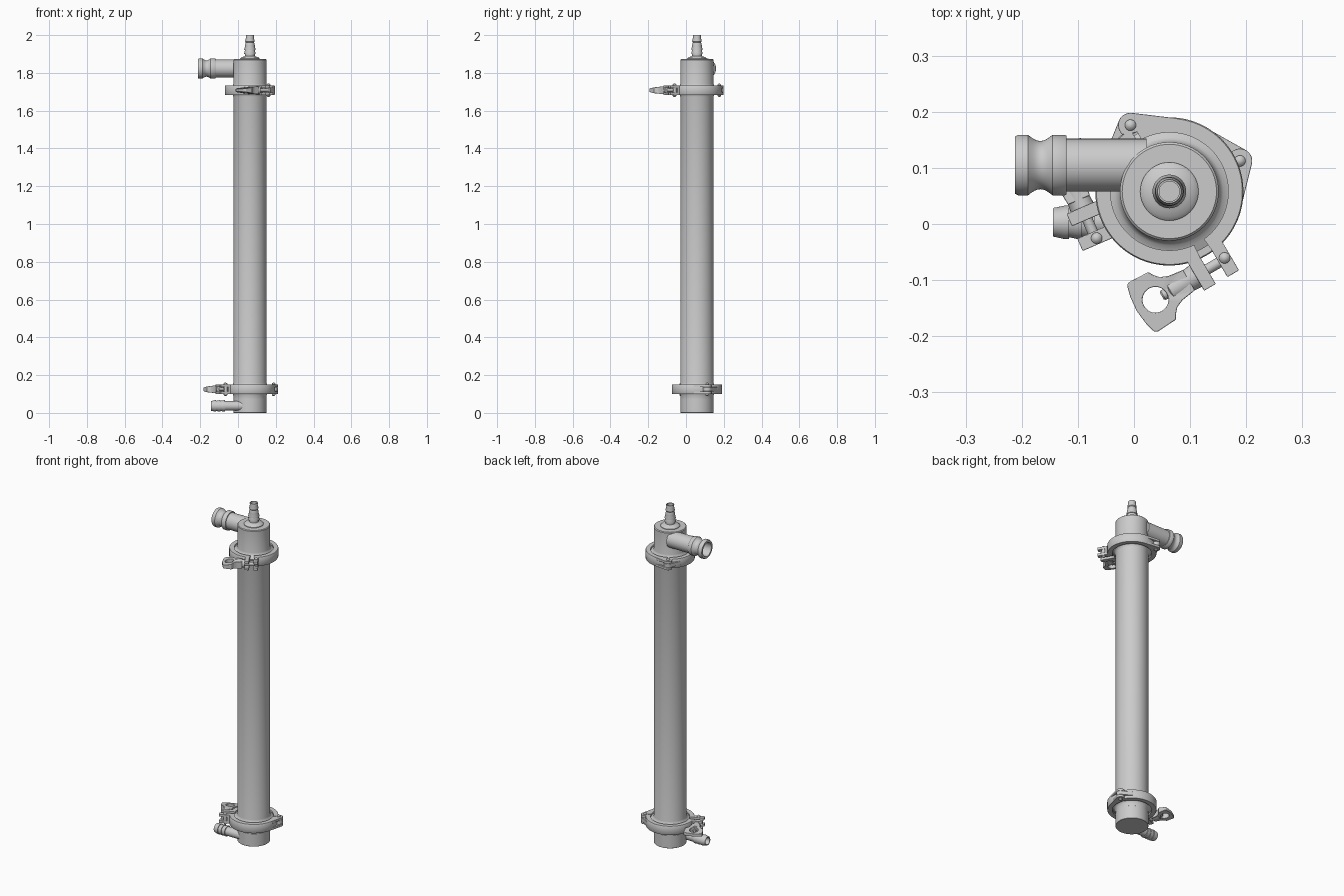
import bpy, bmesh
from math import sin, cos, pi, radians, atan2, tau
from mathutils import Matrix, Vector

if "Cube" in bpy.data.objects:
    bpy.data.objects.remove(bpy.data.objects["Cube"])

CX, CY = 0.063, 0.058          # column axis


def add(name, verts, faces, mat, bevel=0):
    bm = bmesh.new()
    vs = [bm.verts.new(v) for v in verts]
    for f in faces:
        bm.faces.new([vs[i] for i in f])
    bmesh.ops.remove_doubles(bm, verts=bm.verts, dist=1e-5)
    bmesh.ops.transform(bm, matrix=mat, verts=bm.verts)
    bmesh.ops.recalc_face_normals(bm, faces=bm.faces)
    me = bpy.data.meshes.new(name)
    bm.to_mesh(me)
    bm.free()
    ob = bpy.data.objects.new(name, me)
    bpy.context.collection.objects.link(ob)
    if bevel:
        m = ob.modifiers.new("bevel", 'BEVEL')
        m.width, m.segments, m.limit_method = bevel, 2, 'ANGLE'
    return ob


def lathe(name, prof, mat, n=64, a0=0.0, a1=tau, loop=False, bevel=0):
    """Turn (radius, height) points about local z; a part turn gets end caps."""
    full = abs(a1 - a0 - tau) < 1e-6
    k, rows = len(prof), n if full else n + 1
    verts = []
    for i in range(rows):
        a = a0 + (a1 - a0) * i / n
        verts += [(r * cos(a), r * sin(a), z) for r, z in prof]
    faces = []
    for i in range(n):
        j = (i + 1) % rows
        for p in range(k if loop else k - 1):
            q = (p + 1) % k
            c = [i * k + p, j * k + p, j * k + q, i * k + q]
            if prof[p][0] < 1e-7:
                c.pop(1)
            elif prof[q][0] < 1e-7:
                c.pop(2)
            faces.append(c)
    if not full:
        faces += [list(range(k)), list(range(n * k, n * k + k))]
    return add(name, verts, faces, mat, bevel)


def prism(name, pts, z0, z1, mat, bevel=0.0015):
    n = len(pts)
    verts = [(x, y, z) for z in (z0, z1) for x, y in pts]
    faces = [list(range(n)), list(range(n, 2 * n))]
    faces += [[i, (i + 1) % n, n + (i + 1) % n, n + i] for i in range(n)]
    return add(name, verts, faces, mat, bevel)


def at(x, y, z):
    return Matrix.Translation((x, y, z))


TO_LEFT = Matrix.Rotation(-pi / 2, 4, 'Y')   # local z -> -x
R, Z1, Z2 = 0.088, 0.125, 1.708              # tube radius, clamp heights
axis = at(CX, CY, 0)


def ferrule(z, s):
    # flared flange that meets its partner at height z; s = side the tube is on
    return [(0.116, z + s * 0.001), (0.118, z + s * 0.008), (0.105, z + s * 0.014),
            (0.096, z + s * 0.018), (0.091, z + s * 0.024), (R, z + s * 0.034)]


# Column: bottom cap, long tube, top cap
lathe("bottom_cap", [(0, 0), (R - 0.001, 0), (R, 0.001), (R, 0.076), (R - 0.001, 0.077)]
      + ferrule(Z1, -1)[::-1] + [(0, Z1 - 0.001)], axis)
lathe("main_tube", [(0, Z1 + 0.001)] + ferrule(Z1, 1) + ferrule(Z2, -1)[::-1]
      + [(0, Z2 - 0.001)], axis)
lathe("top_cap", [(0, Z2 + 0.001)] + ferrule(Z2, 1) + [(R, 1.869), (R - 0.004, 1.873), (0, 1.873)], axis)

# Top hose barb on its round collar
barb = [(0, 1.86), (0.052, 1.86), (0.052, 1.876), (0.045, 1.883), (0.034, 1.886), (0.026, 1.89), (0.026, 1.9)]
for z, r in ((1.9, 0.03), (1.92, 0.03), (1.942, 0.026), (1.966, 0.025)):
    barb += [(r, z), (r, z + 0.004), (r - 0.004, z + 0.02)]
barb += [(0.022, 1.998), (0.021, 2.0), (0.018, 2.0), (0.018, 1.88), (0, 1.88)]
lathe("top_hose_barb", barb, axis, 40)

# Tangential outlet with grooved coupling end
groove = [(0.054 - 0.011 * sin(pi * i / 10), 0.167 + 0.044 * i / 10) for i in range(11)]
lathe("outlet_pipe", [(0, 0), (0.047, 0), (0.047, 0.142), (0.052, 0.142), (0.054, 0.145)] + groove
      + [(0.054, 0.228), (0.051, 0.234), (0.040, 0.234), (0.038, 0.231), (0.038, 0.05), (0, 0.05)],
      at(0.022, 0.105, 1.823) @ TO_LEFT, 48)

# Tangential inlet with hose barb
inlet = [(0, 0), (0.025, 0), (0.025, 0.092)]
for t in (0.092, 0.115, 0.138):
    inlet += [(0.03, t), (0.03, t + 0.007), (0.0265, t + 0.023)]
inlet += [(0.0262, 0.164), (0.025, 0.166), (0.02, 0.166), (0.02, 0.04), (0, 0.04)]
lathe("inlet_hose_barb", inlet, at(0.022, 0.003, 0.037) @ TO_LEFT, 40)


def clamp(tag, angle, z):
    """Two-piece hinged clamp; local x points at the lugs, local y along the screw."""
    a = radians(angle)
    M = at(CX, CY, z) @ Matrix(((cos(a), sin(a), 0, 0), (sin(a), -cos(a), 0, 0),
                                (0, 0, -1, 0), (0, 0, 0, 1)))
    H, PU = 0.026, 0.154
    band = [(0.105, -H), (0.130, -H), (0.132, -H + 0.003), (0.132, H - 0.003), (0.130, H),
            (0.105, H), (0.105, 0.016), (0.119, 0.009), (0.119, -0.009), (0.105, -0.016)]
    for s, side in ((1, "nut"), (-1, "pivot")):
        flip = Matrix.Diagonal((1, s, 1, 1))
        lathe(f"{tag}_band_{side}_half", band, M @ flip, 40, radians(5.5), radians(178), True)

        # forked lug: two prongs and a bridge where it joins the band
        for z0, z1 in ((0.011, H), (-H, -0.011)):
            prism(f"{tag}_lug_{side}_prong",
                  [(0.115, s * 0.012), (0.184, s * 0.012), (0.184, s * 0.036), (0.115, s * 0.036)], z0, z1, M)
        prism(f"{tag}_lug_{side}_root",
              [(0.108, s * 0.012), (0.141, s * 0.012), (0.141, s * 0.036), (0.108, s * 0.036)], -H + 0.001, H - 0.001, M)

        # hinge ear: knuckle circle blended tangentially into the band
        phi = radians(36.6)
        pts = []
        for i in range(13):
            t = radians(-110) + (phi + radians(110)) * i / 12
            pts.append((-0.137 - 0.022 * cos(t), s * 0.022 * sin(t)))
        pts += [(-r * cos(t), s * r * sin(t)) for r, t in
                ((0.131, phi), (0.121, phi), (0.121, phi * 0.66), (0.121, phi * 0.33), (0.121, 0))]
        for z0, z1 in ([(-0.011, 0.011)] if s > 0 else [(0.012, H), (-H, -0.012)]):
            prism(f"{tag}_hinge_ear_{side}", pts, z0, z1, M, 0.001)

    # domed pins at the hinge and the screw pivot
    pin = [(0, -0.036), (0.006, -0.034), (0.010, -0.029), (0.010, 0.029), (0.006, 0.034), (0, 0.036)]
    for name, u, v in (("hinge_pin", -0.137, 0), ("pivot_pin", PU - 0.002, -0.025)):
        lathe(f"{tag}_{name}", pin, M @ at(u, v, 0), 20)

    # swing screw and the nut neck
    along = M @ at(PU, 0, 0) @ Matrix.Rotation(-pi / 2, 4, 'X')
    lathe(f"{tag}_swing_screw", [(0, -0.03), (0.0095, -0.03), (0.0095, 0.103), (0.007, 0.106), (0, 0.106)], along, 20)
    lathe(f"{tag}_nut_neck", [(0.008, 0.036), (0.022, 0.036), (0.021, 0.05), (0.021, 0.088), (0.008, 0.096)], along, 28)

    # wing nut handle: tapered plate with a round eye
    half = [(0.05, 0.0), (0.05, 0.021), (0.078, 0.025), (0.092, 0.031), (0.100, 0.040), (0.105, 0.049),
            (0.145, 0.051), (0.150, 0.047), (0.155, 0.028), (0.158, 0.0)]
    outline = half + [(v, -d) for v, d in half[-2:0:-1]]
    dense = []
    for i, p in enumerate(outline):
        q = outline[(i + 1) % len(outline)]
        dense += [tuple(Vector(p).lerp(Vector(q), k / 4)) for k in range(4)]
    verts, faces, n = [], [], len(dense)
    for v, d in dense:
        t = atan2(d, v - 0.119)
        hole = (0.119 + 0.023 * cos(t), 0.023 * sin(t))
        for (pv, pd), s in (((v, d), 1), (hole, 1), (hole, -1), ((v, d), -1)):
            h = 0.02 - 0.012 * max(0, pv - 0.075) / 0.083
            verts.append((PU + pd, pv, s * h))
    for i in range(n):
        j = (i + 1) % n
        faces += [[i * 4 + k, j * 4 + k, j * 4 + (k + 1) % 4, i * 4 + (k + 1) % 4] for k in range(4)]
    add(f"{tag}_wing_nut", verts, faces, M, 0.003)


clamp("upper_clamp", -59.6, Z2)
clamp("lower_clamp", 203.4, Z1)

# Smooth round parts, keep edges crisp
for ob in bpy.data.objects:
    ob.select_set(True)
    bpy.context.view_layer.objects.active = ob
bpy.ops.object.shade_smooth_by_angle(angle=radians(35))
